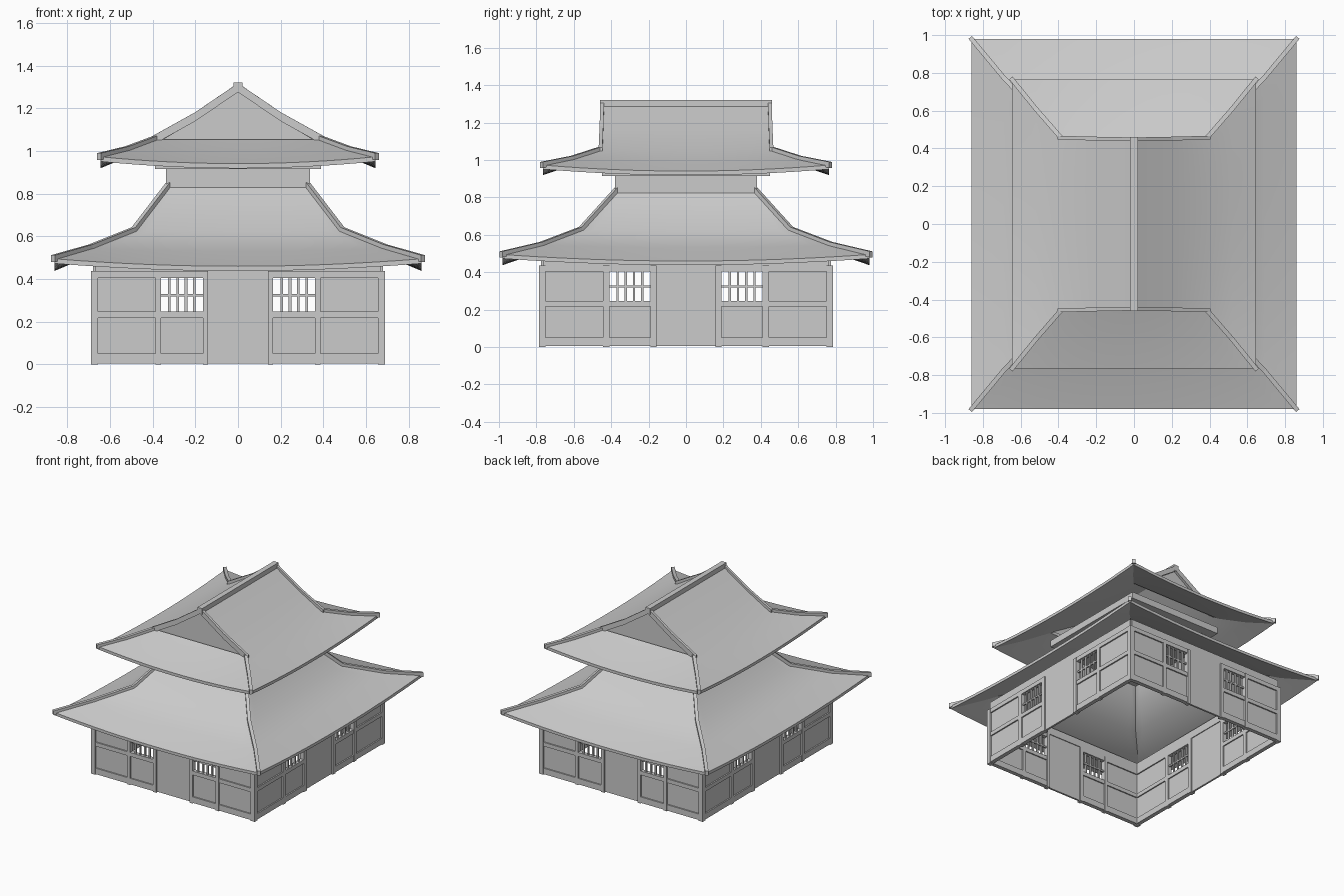
import bpy, bmesh, math
from mathutils import Vector

if "Cube" in bpy.data.objects:
    bpy.data.objects.remove(bpy.data.objects["Cube"], do_unlink=True)

grey = bpy.data.materials.new("plain_grey")
grey.use_nodes = True
grey.diffuse_color = (0.6, 0.6, 0.6, 1)
grey.node_tree.nodes["Principled BSDF"].inputs["Base Color"].default_value = (0.6, 0.6, 0.6, 1)


def finish(bm, name, smooth=None):
    bmesh.ops.recalc_face_normals(bm, faces=bm.faces)
    mesh = bpy.data.meshes.new(name)
    bm.to_mesh(mesh)
    bm.free()
    mesh.materials.append(grey)
    if smooth:
        mesh.shade_smooth()
        mesh.set_sharp_from_angle(angle=math.radians(smooth))
    obj = bpy.data.objects.new(name, mesh)
    bpy.context.collection.objects.link(obj)
    return obj


def add_box(bm, lo, hi):
    lo, hi = Vector(lo), Vector(hi)
    made = bmesh.ops.create_cube(bm, size=1)["verts"]
    for v in made:
        v.co = Vector([(a + b) / 2 + c * abs(b - a) for a, b, c in zip(lo, hi, v.co)])


def box(name, lo, hi):
    bm = bmesh.new()
    add_box(bm, lo, hi)
    return finish(bm, name)


def beam(name, path, width, height):
    """Rectangular beam whose top centre line follows the path."""
    bm = bmesh.new()
    path = [Vector(p) for p in path]
    run = path[-1] - path[0]
    side = Vector((-run.y, run.x, 0)).normalized() * width / 2
    drop = Vector((0, 0, -height))
    rings = [[bm.verts.new(q) for q in (p + side, p - side, p - side + drop, p + side + drop)]
             for p in path]
    for a, b in zip(rings, rings[1:]):
        for i in range(4):
            j = (i + 1) % 4
            bm.faces.new((a[i], a[j], b[j], b[i]))
    bm.faces.new(rings[0])
    bm.faces.new(rings[-1][::-1])
    return finish(bm, name)


def roof_side(name, rings, axis, sign, thickness=0.022, steps=16):
    """One roof slope lofted through rings of (half x, half y, hip height, sag)."""
    bm = bmesh.new()
    rows = []
    for hx, hy, z, sag in rings:
        row = []
        for i in range(steps + 1):
            u = 2 * i / steps - 1
            h = z - sag * (1 - u * u)
            row.append(bm.verts.new((u * hx, sign * hy, h) if axis == "y" else (sign * hx, u * hy, h)))
        rows.append(row)
    for a, b in zip(rows, rows[1:]):
        for i in range(steps):
            bm.faces.new((a[i], a[i + 1], b[i + 1], b[i]))
    bmesh.ops.recalc_face_normals(bm, faces=bm.faces)
    if sum(f.normal.z for f in bm.faces) < 0:
        bmesh.ops.reverse_faces(bm, faces=bm.faces)
    copy = bmesh.ops.duplicate(bm, geom=bm.verts[:] + bm.edges[:] + bm.faces[:])
    lower = [g for g in copy["geom"] if isinstance(g, bmesh.types.BMVert)]
    bmesh.ops.translate(bm, verts=lower, vec=(0, 0, -thickness))
    bmesh.ops.bridge_loops(bm, edges=[e for e in bm.edges if e.is_boundary])
    return finish(bm, name, 42)


SIDES = (("front", "y", -1), ("back", "y", 1), ("left", "x", 1), ("right", "x", -1))

# Roof tiers
lower_rings = [(0.86, 0.98, 0.495, 0.035), (0.69, 0.775, 0.545, 0.014),
               (0.49, 0.565, 0.625, 0.003), (0.325, 0.37, 0.84, 0)]
upper_rings = [(0.645, 0.765, 0.973, 0.032), (0.52, 0.61, 1.005, 0.012), (0.385, 0.455, 1.055, 0)]
gable_rings = [(0.2, 0.455, 1.165, 0), (0, 0.455, 1.3, 0)]

for label, axis, sign in SIDES:
    roof_side("lower_roof_" + label, lower_rings, axis, sign)
    rings = upper_rings + (gable_rings if axis == "x" else [])
    roof_side("upper_roof_" + label, rings, axis, sign)

# Hip beams on the four corners of each tier
for tier, rings in (("lower", lower_rings), ("upper", upper_rings)):
    for sx in (-1, 1):
        for sy in (-1, 1):
            path = [(sx * x, sy * y, z + 0.017) for x, y, z, s in rings]
            path[0] = (path[0][0] + sx * 0.007, path[0][1] + sy * 0.008, path[0][2])
            beam(tier + "_hip_beam", path, 0.024, 0.032)

# Gables with their sloping edge beams
for sy in (-1, 1):
    bm = bmesh.new()
    outline = ((-0.385, 1.04), (0.385, 1.04), (0.2, 1.16), (0, 1.295), (-0.2, 1.16))
    bm.faces.new([bm.verts.new((x, sy * 0.44, z)) for x, z in outline])
    finish(bm, "gable_wall")
    for sx in (-1, 1):
        path = [(sx * 0.405, sy * 0.457, 1.068), (sx * 0.2, sy * 0.452, 1.182), (0, sy * 0.448, 1.318)]
        beam("gable_edge_beam", path, 0.02, 0.042)
box("top_ridge", (-0.02, -0.46, 1.275), (0.02, 0.46, 1.322))

# Upper storey between the roofs
box("upper_storey", (-0.337, -0.38, 0.825), (0.337, 0.38, 0.92))
box("upper_storey_plate", (-0.39, -0.45, 0.915), (0.39, 0.45, 0.965))


def wall(label, axis, sign, half, plane, door, win, end):
    """Timber framed wall: door, two lattice windows and end panels."""
    frame, panels, lattice = bmesh.new(), bmesh.new(), bmesh.new()

    def put(bm, a0, a1, z0, z1, d0, d1):
        for m in (-1, 1):
            a, b = sorted((m * a0, m * a1))
            p, q = sorted((sign * (plane - d0), sign * (plane - d1)))
            if axis == "y":
                add_box(bm, (a, p, z0), (b, q, z1))
            else:
                add_box(bm, (p, a, z0), (q, b, z1))

    # Posts
    for a0, a1 in ((door, win[0]), (win[1], end[0]), (end[1], half)):
        put(frame, a0, a1, 0, 0.437, 0, 0.035)
    # Rails
    for a0, a1 in (win, end):
        for z0, z1 in ((0.005, 0.05), (0.217, 0.247), (0.405, 0.437)):
            put(frame, a0, a1, z0, z1, 0.002, 0.033)
    put(frame, 0, half - 0.02, 0.437, 0.495, 0.01, 0.03)
    # Panels
    put(panels, 0, door, 0.005, 0.437, 0.01, 0.024)
    put(panels, win[0], win[1], 0.05, 0.217, 0.012, 0.024)
    put(panels, end[0], end[1], 0.05, 0.217, 0.012, 0.024)
    put(panels, end[0], end[1], 0.247, 0.405, 0.012, 0.024)
    # Window lattice
    for i in range(1, 5):
        a = win[0] + (win[1] - win[0]) * i / 5
        put(lattice, a - 0.006, a + 0.006, 0.247, 0.405, 0.01, 0.022)
    put(lattice, win[0], win[1], 0.318, 0.33, 0.013, 0.025)

    finish(frame, label + "_wall_frame")
    finish(panels, label + "_wall_panels")
    finish(lattice, label + "_window_lattice")


for label, axis, sign in SIDES:
    if axis == "y":
        wall(label, axis, sign, 0.69, 0.785, 0.14, (0.165, 0.362), (0.387, 0.665))
    else:
        wall(label, axis, sign, 0.785, 0.69, 0.157, (0.19, 0.41), (0.443, 0.757))
